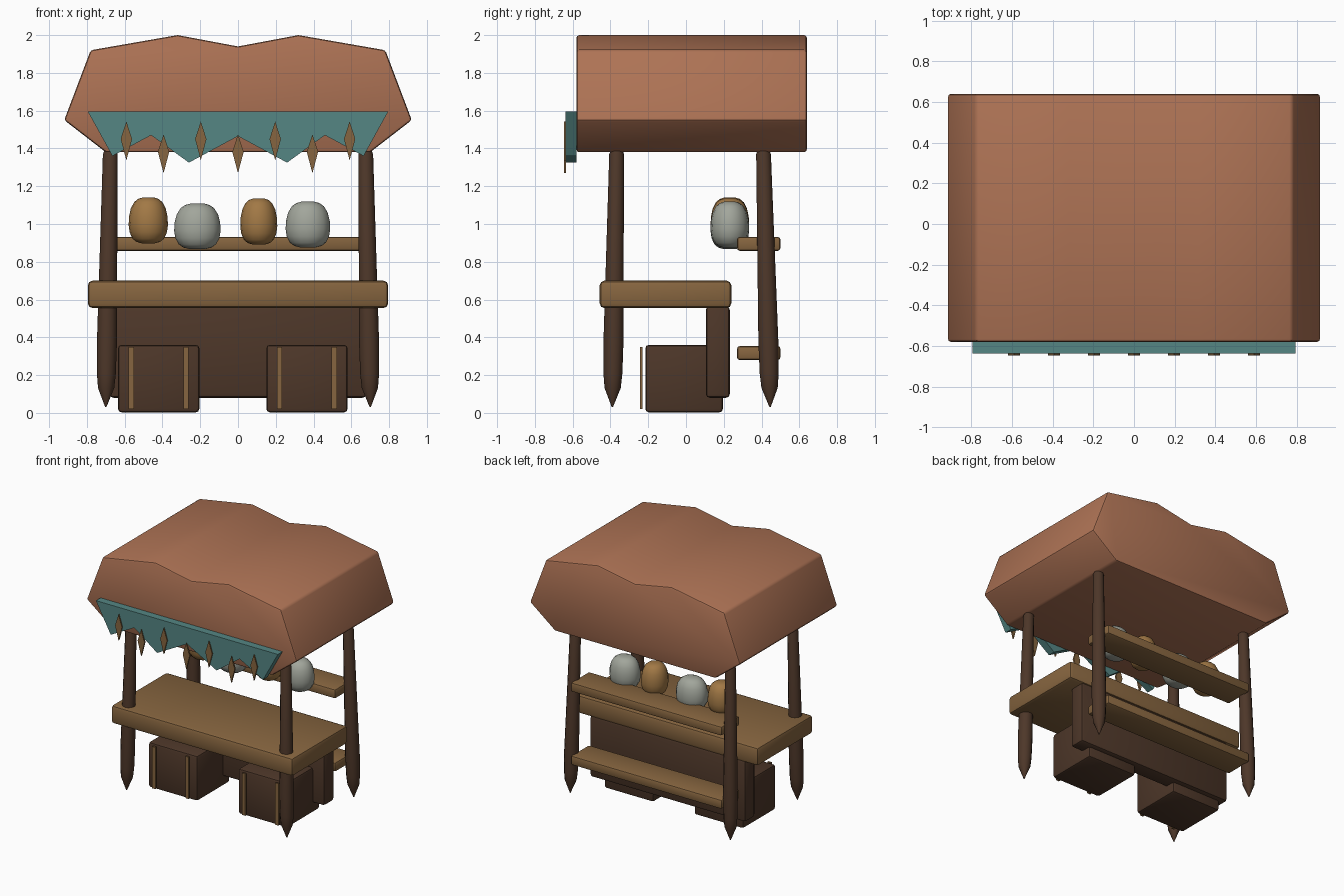
import bpy, bmesh, math
from mathutils import Vector

if "Cube" in bpy.data.objects:
    bpy.data.objects.remove(bpy.data.objects["Cube"])


def material(name, rgb):
    m = bpy.data.materials.new(name)
    m.diffuse_color = (*rgb, 1)
    m.use_nodes = True
    m.node_tree.nodes["Principled BSDF"].inputs["Base Color"].default_value = m.diffuse_color
    return m


ROOF = material("clay_cloth", (0.42, 0.17, 0.09))
TEAL = material("teal_cloth", (0.09, 0.24, 0.23))
DARK = material("dark_wood", (0.075, 0.038, 0.022))
WOOD = material("light_wood", (0.24, 0.13, 0.05))
TAN = material("tan_pottery", (0.36, 0.19, 0.06))
STONE = material("grey_pottery", (0.36, 0.38, 0.33))


def finish(name, bm, mat, bevel=0, segments=2, angle=35):
    bmesh.ops.recalc_face_normals(bm, faces=bm.faces)
    if bevel:
        edges = [e for e in bm.edges if e.calc_face_angle(0) > math.radians(25)]
        bmesh.ops.bevel(bm, geom=edges, offset=bevel, segments=segments,
                        profile=0.5, affect='EDGES', clamp_overlap=True)
    me = bpy.data.meshes.new(name)
    bm.to_mesh(me)
    bm.free()
    ob = bpy.data.objects.new(name, me)
    bpy.context.collection.objects.link(ob)
    me.materials.append(mat)
    bpy.ops.object.select_all(action='DESELECT')
    ob.select_set(True)
    bpy.context.view_layer.objects.active = ob
    bpy.ops.object.shade_smooth_by_angle(angle=math.radians(angle))
    return ob


def box(name, x, y, z, mat, bevel=0.015):
    bm = bmesh.new()
    bmesh.ops.create_cube(bm, size=1)
    for v in bm.verts:
        v.co = [r[0] if c < 0 else r[1] for c, r in zip(v.co, (x, y, z))]
    return finish(name, bm, mat, bevel)


def slab(name, outline, y0, y1, mat, bevel=0):
    """Extrude an x/z outline along y."""
    bm = bmesh.new()
    face = bm.faces.new([bm.verts.new((x, y0, z)) for x, z in outline])
    ext = bmesh.ops.extrude_face_region(bm, geom=[face])["geom"]
    for v in ext:
        if isinstance(v, bmesh.types.BMVert):
            v.co.y = y1
    return finish(name, bm, mat, bevel)


def rings(name, sections, sides, mat, angle=35):
    """Skin elliptical rings given as (centre, x radius, y radius)."""
    bm = bmesh.new()
    loops = []
    for c, rx, ry in sections:
        loops.append([bm.verts.new(Vector(c) + Vector((
            rx * math.cos(math.tau * i / sides), ry * math.sin(math.tau * i / sides), 0)))
            for i in range(sides)])
    for a, b in zip(loops, loops[1:]):
        for i in range(sides):
            j = (i + 1) % sides
            bm.faces.new((a[i], a[j], b[j], b[i]))
    bm.faces.new(loops[0])
    bm.faces.new(loops[-1])
    return finish(name, bm, mat, angle=angle)


def mirrored(half):
    return half + [(-x, z) for x, z in reversed(half) if x]


# Sagging canopy
slab("canopy", mirrored([(0, 1.94), (0.32, 2.0), (0.78, 1.92), (0.92, 1.55), (0.70, 1.38)]),
     -0.58, 0.64, ROOF, 0.015)

# Zigzag valance with hanging diamond charms
slab("valance", mirrored([(0, 1.465), (0.26, 1.325), (0.46, 1.47), (0.665, 1.36), (0.795, 1.595)]),
     -0.638, -0.58, TEAL)
for i in range(7):
    x, z = (i - 3) * 0.197, 1.44 if i % 2 == 0 else 1.372
    slab("charm", [(x, z + 0.103), (x + 0.03, z + 0.01), (x, z - 0.103), (x - 0.03, z + 0.01)],
         -0.647, -0.634, WOOD)

# Four leaning posts with pointed feet
for s in (-1, 1):
    for name, foot_y, top_y in (("front_post", -0.39, -0.367), ("back_post", 0.445, 0.41)):
        foot, top = Vector((s * 0.70, foot_y, 0.03)), Vector((s * 0.676, top_y, 1.39))
        rings(name, [(foot.lerp(top, t), r, r) for t, r in
                     ((0, 0.003), (0.075, 0.043), (0.13, 0.05), (0.25, 0.053),
                      (0.985, 0.039), (1, 0.031))], 12, DARK)

# Counter, back panel and shelves
box("counter", (-0.795, 0.795), (-0.457, 0.24), (0.555, 0.70), WOOD, 0.025)
box("back_panel", (-0.68, 0.68), (0.105, 0.232), (0.08, 0.565), DARK, 0.02)
for z in (0.28, 0.858):
    box("shelf", (-0.66, 0.66), (0.27, 0.50), (z, z + 0.074), WOOD)

# Crates with front battens
for x in (-0.42, 0.365):
    box("crate", (x - 0.215, x + 0.215), (-0.215, 0.195), (0.003, 0.36), DARK, 0.018)
    for dx in (-0.145, 0.145):
        box("batten", (x + dx - 0.014, x + dx + 0.014), (-0.244, -0.23), (0.02, 0.35), WOOD, 0)

# Rounded jars on the upper shelf
PROFILE = [(0, 0.35), (0.03, 0.6), (0.1, 0.8), (0.24, 0.95), (0.4, 1), (0.58, 0.98),
           (0.76, 0.89), (0.9, 0.72), (0.97, 0.52), (1, 0.3)]
for x, r, z0, z1, mat in ((-0.475, 0.104, 0.898, 1.14, TAN), (-0.215, 0.123, 0.868, 1.108, STONE),
                          (0.11, 0.098, 0.892, 1.135, TAN), (0.37, 0.118, 0.876, 1.118, STONE)):
    rings("jar", [((x, 0.232, z0 + t * (z1 - z0)), r * k, 0.102 * k) for t, k in PROFILE],
          16, mat, 60)
